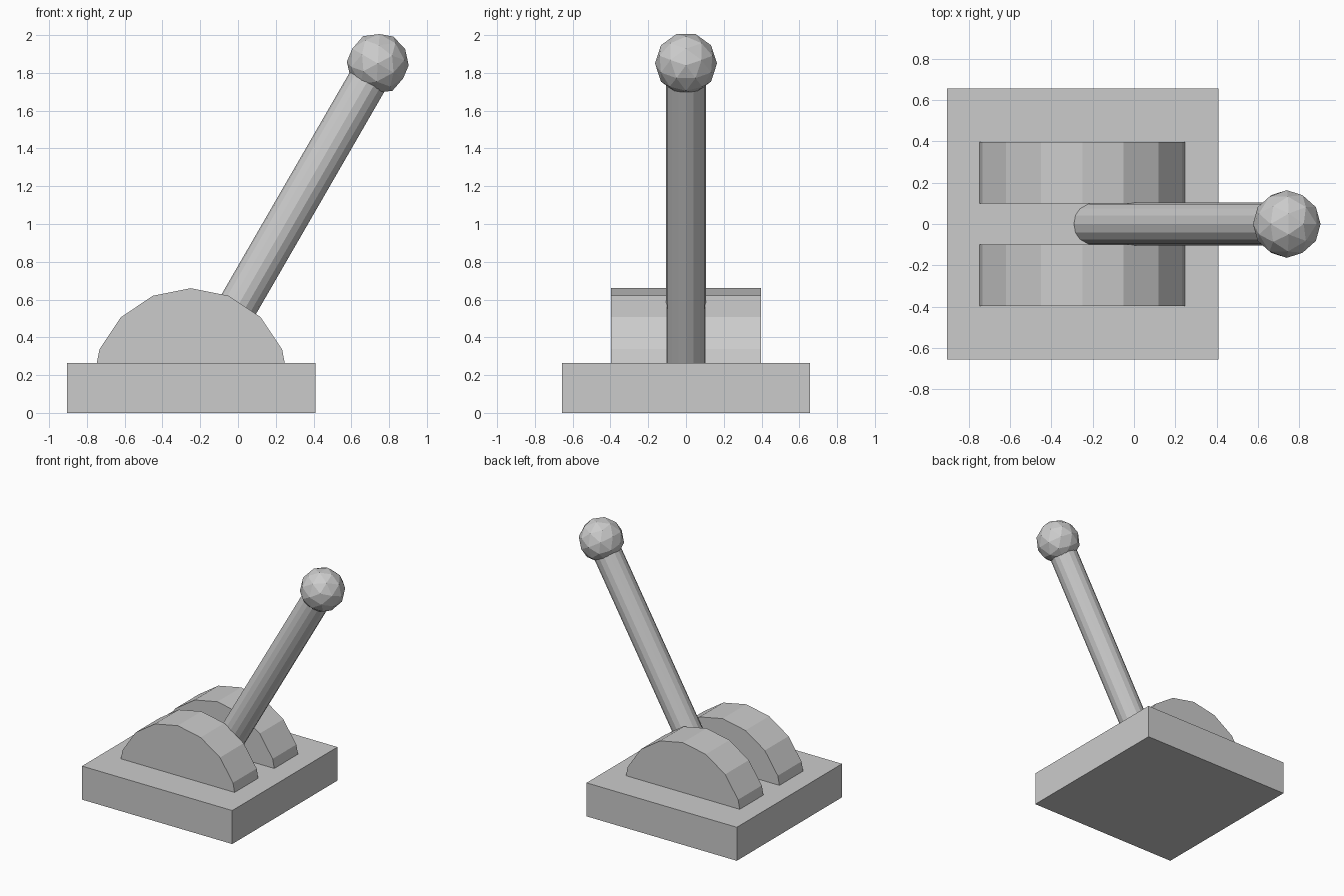
import bpy, bmesh
from math import sin, cos, pi, radians
from mathutils import Matrix, Vector

if "Cube" in bpy.data.objects:
    bpy.data.objects.remove(bpy.data.objects["Cube"])


def make_object(name, bm):
    bmesh.ops.recalc_face_normals(bm, faces=bm.faces)
    mesh = bpy.data.meshes.new(name)
    bm.to_mesh(mesh)
    bm.free()
    obj = bpy.data.objects.new(name, mesh)
    bpy.context.collection.objects.link(obj)
    return obj


TILT = Matrix.Rotation(radians(30), 4, 'Y')
BALL = Vector((0.74, 0, 1.85))
AXIS = TILT @ Vector((0, 0, 1))
BASE_TOP = 0.265

# Base plate
bm = bmesh.new()
bmesh.ops.create_cube(bm, size=1, matrix=Matrix.Translation((-0.2475, 0, BASE_TOP / 2))
                      @ Matrix.Diagonal((1.315, 1.315, BASE_TOP, 1)))
make_object("base_plate", bm)

# Rounded guards either side of the lever: top half of a 16-sided disc
R, CX, CZ = 0.523, -0.25, 0.137
profile = [(CX + R * cos(i * pi / 8), CZ + R * sin(i * pi / 8)) for i in range(9)]
bm = bmesh.new()
face = bm.faces.new([bm.verts.new((x, 0.1, z)) for x, z in profile])
ext = bmesh.ops.extrude_face_region(bm, geom=[face])
bmesh.ops.translate(bm, vec=(0, 0.296, 0),
                    verts=[v for v in ext["geom"] if isinstance(v, bmesh.types.BMVert)])
guard = make_object("slot_guards", bm)
mirror = guard.modifiers.new("mirror", 'MIRROR')
mirror.use_axis = (False, True, False)

# Lever rod, sunk into the base
length = 1.88
bm = bmesh.new()
bmesh.ops.create_cone(bm, cap_ends=True, segments=16, radius1=0.105, radius2=0.105, depth=length,
                      matrix=Matrix.Translation(BALL - AXIS * length / 2) @ TILT)
make_object("lever_rod", bm)

# Faceted knob
bm = bmesh.new()
bmesh.ops.create_icosphere(bm, subdivisions=2, radius=0.164,
                           matrix=Matrix.Translation(BALL) @ TILT)
make_object("lever_knob", bm)
